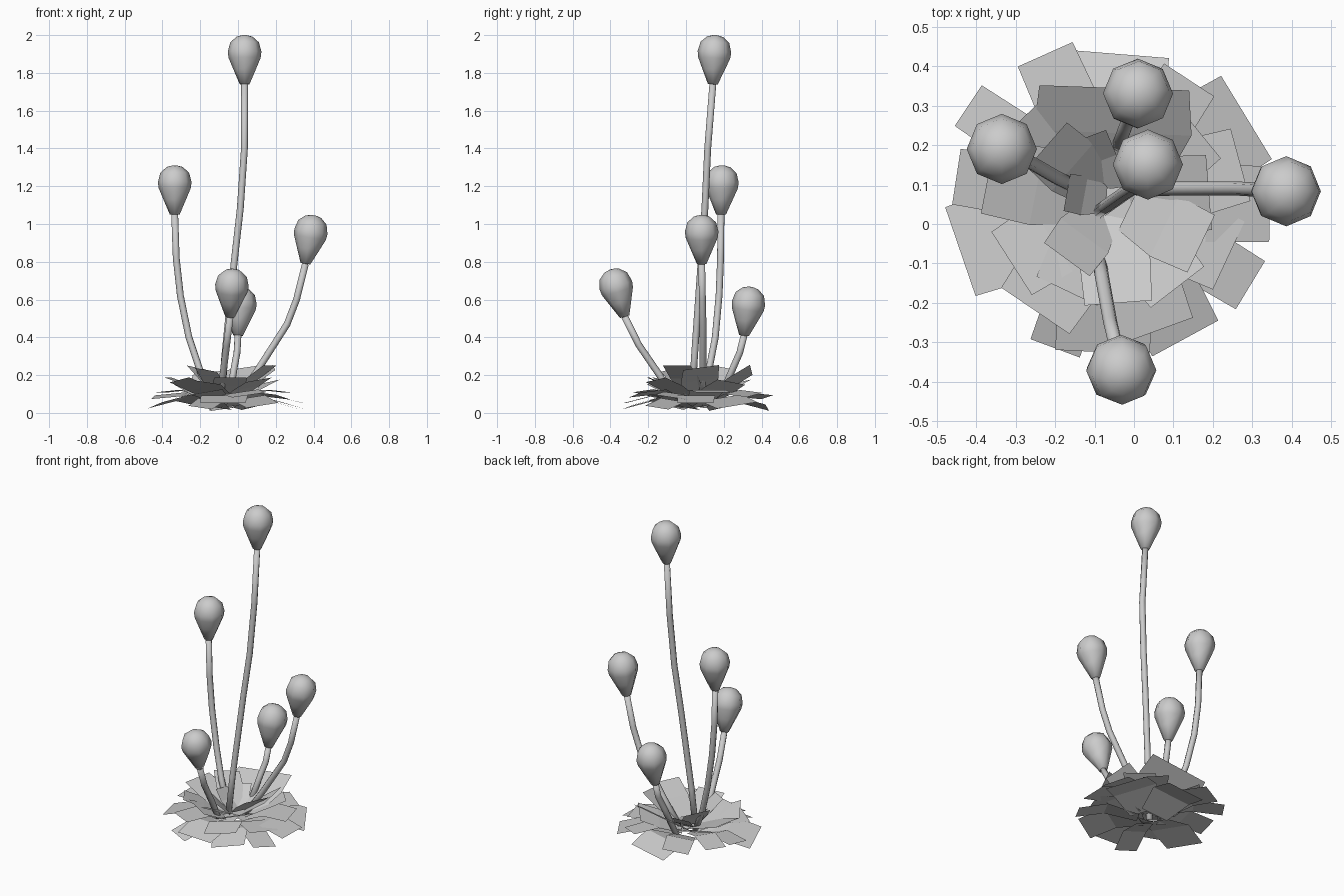
import bpy
import bmesh
from mathutils import Vector

cube = bpy.data.objects.get("Cube")
if cube:
    bpy.data.objects.remove(cube)

grey = bpy.data.materials.new("plain grey")
grey.use_nodes = True
COLOUR = (0.6, 0.6, 0.6, 1)
grey.diffuse_color = COLOUR
grey.node_tree.nodes["Principled BSDF"].inputs["Base Color"].default_value = COLOUR


def make_object(name, bm, smooth):
    mesh = bpy.data.meshes.new(name)
    bm.to_mesh(mesh)
    bm.free()
    mesh.materials.append(grey)
    for p in mesh.polygons:
        p.use_smooth = smooth
    ob = bpy.data.objects.new(name, mesh)
    bpy.context.collection.objects.link(ob)


def skin(bm, rings):
    """Join equal rings of vertices into a tube."""
    n = len(rings[0])
    for a, b in zip(rings, rings[1:]):
        for i in range(n):
            j = (i + 1) % n
            bm.faces.new((a[i], a[j], b[j], b[i]))
    bm.faces.new(rings[0][::-1])
    bm.faces.new(rings[-1])
    bmesh.ops.recalc_face_normals(bm, faces=bm.faces[:])


def ring(bm, centre, axis, radius):
    turn = Vector((0, 0, 1)).rotation_difference(axis)
    made = bmesh.ops.create_circle(bm, segments=8, radius=radius)["verts"]
    for v in made:
        v.co = turn @ v.co + centre
    return made


def stem(name, points):
    bm = bmesh.new()
    rings = []
    for i, p in enumerate(points):
        axis = points[min(i + 1, len(points) - 1)] - points[max(i - 1, 0)]
        rings.append(ring(bm, p, axis.normalized(), 0.018))
    skin(bm, rings)
    make_object(name, bm, True)


def bulb(name, base, axis):
    """Pear-shaped head: narrow neck, wide shoulder, rounded crown."""
    profile = [(0.026, 0), (0.06, 0.08), (0.085, 0.14), (0.089, 0.172),
               (0.076, 0.222), (0.042, 0.252), (0.012, 0.26)]
    bm = bmesh.new()
    skin(bm, [ring(bm, base + axis * h, axis, r) for r, h in profile])
    make_object(name, bm, True)


# Stalks: path points from root to neck, then the lean of the head
stalks = {
    "tall": ([(-0.09, 0.03, 0.04), (-0.07, 0.045, 0.3), (-0.02, 0.08, 0.8),
              (0.012, 0.1, 1.08), (0.034, 0.115, 1.4), (0.035, 0.142, 1.74)], (0, 0.05, 1)),
    "right": ([(-0.12, 0.08, 0.05), (-0.2, 0.12, 0.22), (-0.26, 0.155, 0.4),
               (-0.305, 0.175, 0.62), (-0.327, 0.183, 0.82), (-0.335, 0.185, 1.05)], (0, 0.03, 1)),
    "left": ([(-0.02, 0.085, 0.05), (0.1, 0.09, 0.22), (0.26, 0.09, 0.47),
              (0.31, 0.087, 0.6), (0.357, 0.083, 0.79)], (0.17, 0, 1)),
    "front": ([(-0.095, -0.05, 0.05), (-0.08, -0.14, 0.2), (-0.06, -0.25, 0.36),
               (-0.042, -0.325, 0.51)], (0.06, -0.28, 1)),
    "back": ([(-0.05, 0.17, 0.05), (-0.02, 0.25, 0.24), (-0.005, 0.285, 0.32),
              (0.0, 0.307, 0.41)], (0.06, 0.14, 1)),
}
for name, (path, lean) in stalks.items():
    path = [Vector(p) for p in path]
    stem(name + "_stem", path)
    bulb(name + "_bulb", path[-1], Vector(lean).normalized())

CENTRE = Vector((-0.06, 0.06, 0))


def leaf(name, x, y, width, heights, start, roll):
    """Thin bent blade running outward from the rosette centre, tipped sideways by roll."""
    out = Vector((x, y, 0)) - CENTRE
    side = Vector((-out.y, out.x, 0)).normalized() + Vector((0, 0, roll))
    bm = bmesh.new()
    rows = []
    for t, z, w in zip((start, 0.6, 1), heights, (0.7, 1, 0.95)):
        mid = CENTRE + out * t + Vector((0, 0, z))
        rows.append([bm.verts.new(mid + side * width * w * s) for s in (-0.5, 0.5)])
    for a, b in zip(rows, rows[1:]):
        bm.faces.new((a[0], b[0], b[1], a[1]))
    make_object(name, bm, False)


# Rosette tiers: heights from root to tip, start of the blade, then tip x, y and width
tiers = {
    "ground_leaf": ((0.035, 0.08, 0.04), 0.15, [
        (-0.03, 0.43, 0.25), (0.285, 0.27, 0.26), (0.345, 0.05, 0.2), (0.295, -0.155, 0.15),
        (0.13, -0.29, 0.2), (-0.08, -0.325, 0.25), (-0.2, -0.315, 0.14), (-0.44, -0.07, 0.25)]),
    "outer_leaf": ((0.05, 0.11, 0.095), 0.2, [
        (-0.225, 0.43, 0.16), (0.14, 0.365, 0.16), (-0.42, 0.3, 0.13), (-0.45, 0.12, 0.15),
        (-0.25, -0.22, 0.22), (0.27, 0.15, 0.2), (0.24, -0.08, 0.2), (0.06, -0.27, 0.2)]),
    "middle_leaf": ((0.07, 0.13, 0.175), 0.15, [
        (0.16, 0.24, 0.2), (0.11, -0.16, 0.18), (-0.04, -0.2, 0.18), (-0.17, -0.17, 0.18),
        (-0.31, -0.1, 0.2), (-0.37, 0.12, 0.2), (-0.27, 0.28, 0.2)]),
    "upper_leaf": ((0.09, 0.17, 0.24), 0.2, [
        (-0.05, 0.345, 0.4), (0.19, 0.08, 0.2), (0.17, -0.05, 0.17), (-0.17, -0.09, 0.15),
        (-0.22, 0.2, 0.16)]),
    "heart_leaf": ((0.08, 0.13, 0.19), 0.1, [
        (-0.12, 0.22, 0.11), (-0.17, 0.08, 0.1)]),
    "inner_leaf": ((0.08, 0.085, 0.08), -0.2, [
        (0.06, 0.04, 0.13), (-0.04, -0.09, 0.14)]),
}
for tier, (heights, start, tips) in tiers.items():
    for i, (x, y, width) in enumerate(tips):
        lift = 0.012 * (i % 3 - 1)
        roll = 0.14 * (i * 2 % 3 - 1)
        leaf(f"{tier}_{i + 1}", x, y, width, [h + lift for h in heights], start, roll)
